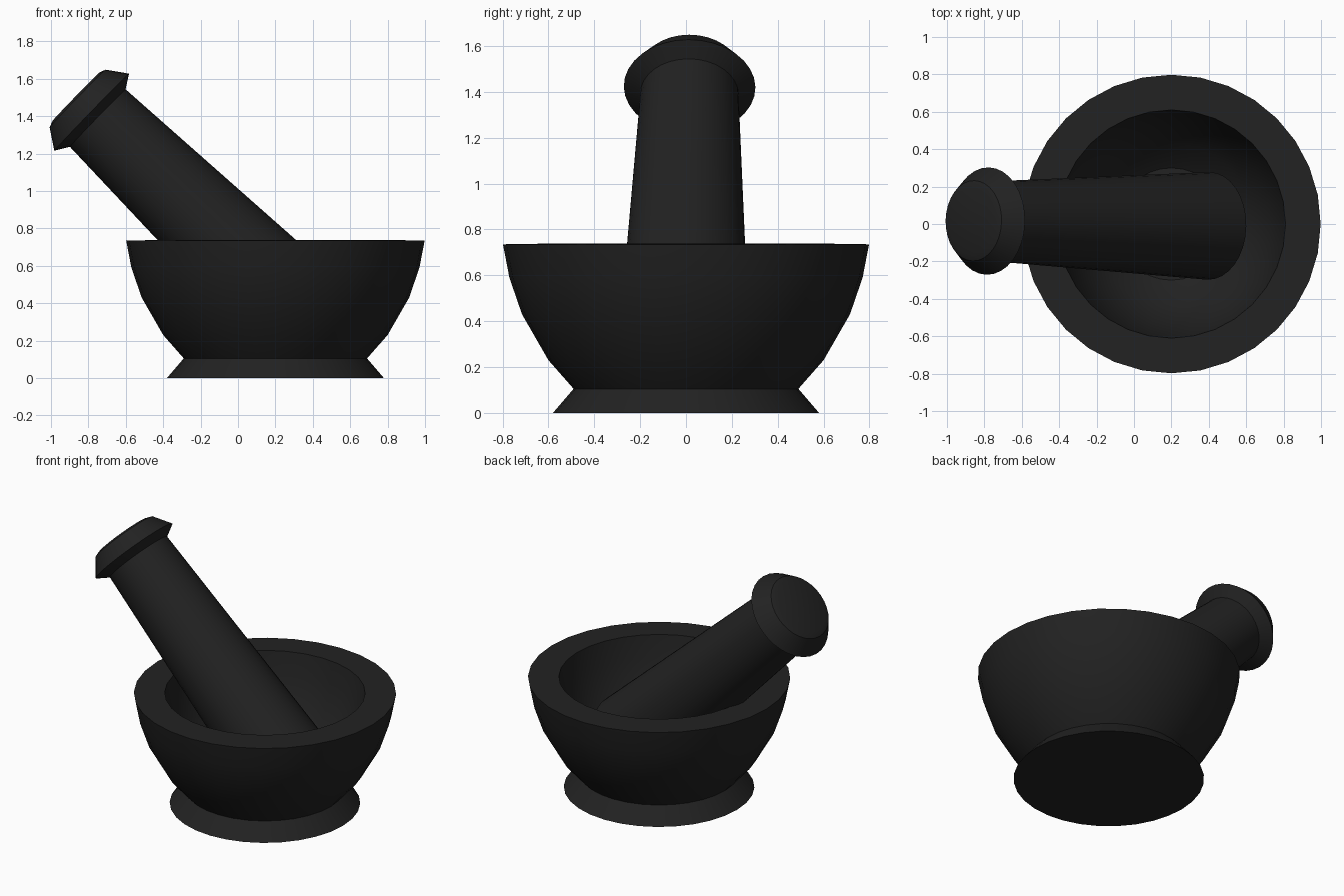
import bpy
import bmesh
import math
from mathutils import Vector

cube = bpy.data.objects.get("Cube")
if cube:
    bpy.data.objects.remove(cube, do_unlink=True)

# One dark stone colour for everything
stone = bpy.data.materials.new("dark stone")
stone.use_nodes = True
stone.diffuse_color = (0.016, 0.016, 0.016, 1)
stone.node_tree.nodes["Principled BSDF"].inputs["Base Color"].default_value = stone.diffuse_color


def lathe(name, profile, location, axis=(0, 0, 1), sides=32):
    """Turn a (radius, height) profile into a closed solid, with smooth sides."""
    bm = bmesh.new()
    rings = []
    for radius, height in profile:
        rings.append([bm.verts.new((radius * math.cos(math.tau * i / sides),
                                    radius * math.sin(math.tau * i / sides), height))
                      for i in range(sides)])
    for low, high in zip(rings, rings[1:]):
        for i in range(sides):
            j = (i + 1) % sides
            bm.faces.new((low[i], low[j], high[j], high[i]))
    bm.faces.new(rings[0][::-1])
    bm.faces.new(rings[-1])
    bmesh.ops.recalc_face_normals(bm, faces=bm.faces)
    mesh = bpy.data.meshes.new(name)
    bm.to_mesh(mesh)
    bm.free()
    mesh.materials.append(stone)
    obj = bpy.data.objects.new(name, mesh)
    bpy.context.collection.objects.link(obj)
    obj.location = location
    obj.rotation_euler = Vector(axis).to_track_quat('Z', 'Y').to_euler()
    bpy.ops.object.select_all(action='DESELECT')
    obj.select_set(True)
    bpy.context.view_layer.objects.active = obj
    bpy.ops.object.shade_smooth_by_angle(angle=math.radians(30))
    return obj


# Mortar: flared foot, outer wall, flat rim, inner wall and floor
lathe("mortar_bowl",
      [(0.58, 0), (0.49, 0.105), (0.60, 0.23), (0.715, 0.43), (0.77, 0.59),
       (0.798, 0.735), (0.61, 0.738), (0.585, 0.59), (0.53, 0.43),
       (0.43, 0.26), (0.30, 0.16)],
      (0.2, 0, 0))

# Pestle: tapered shaft leaning on the rim, with a flanged cap
foot = Vector((0.40, -0.01, 0.275))
neck = Vector((-0.75, 0.015, 1.39))
length = (neck - foot).length
lathe("pestle",
      [(0.20, -0.01), (0.288, 0), (0.214, length), (0.287, length + 0.045),
       (0.215, length + 0.15), (0.18, length + 0.163)],
      foot, neck - foot)
